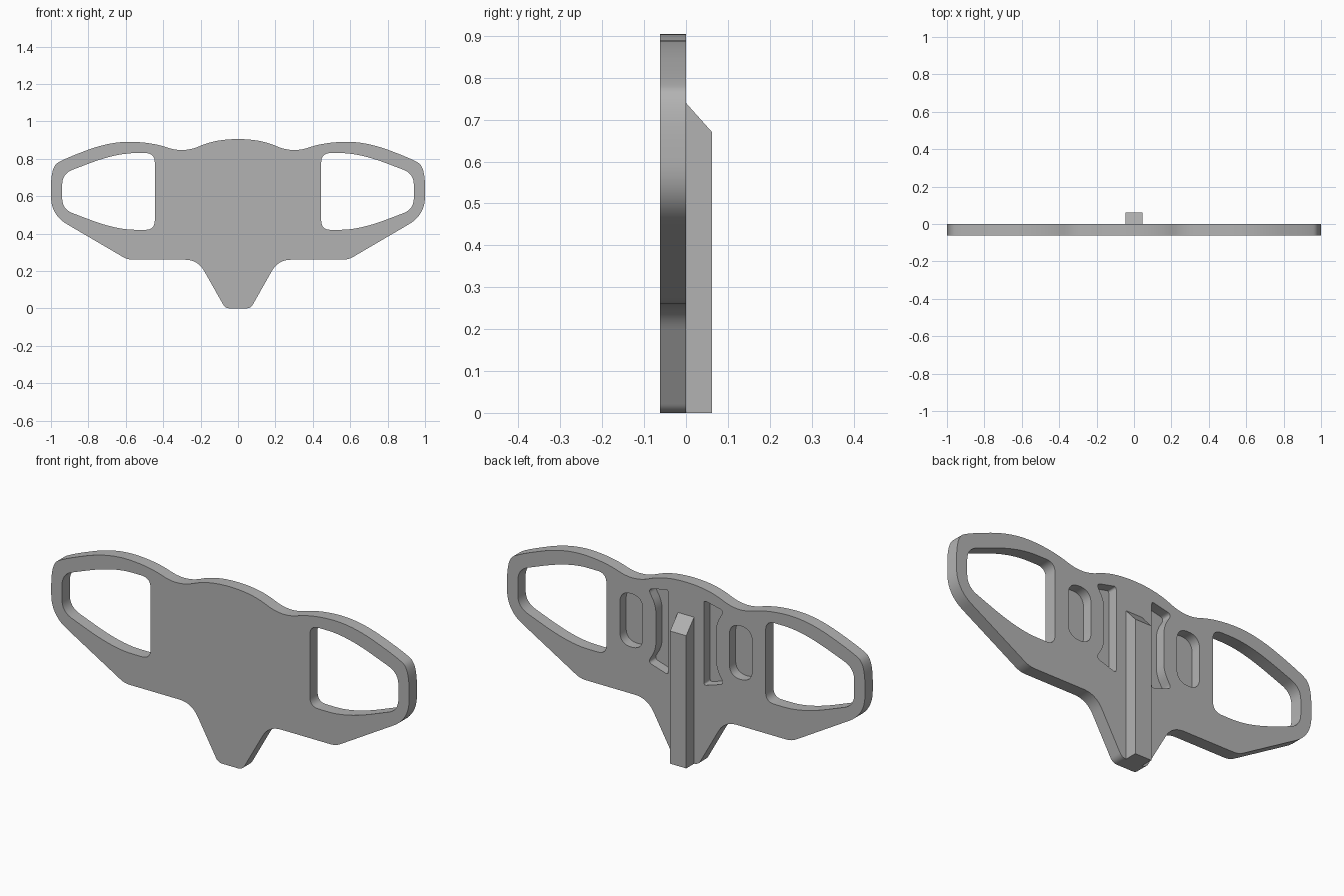
import bpy, bmesh
from mathutils import Vector

if "Cube" in bpy.data.objects:
    bpy.data.objects.remove(bpy.data.objects["Cube"], do_unlink=True)

T = 0.0625       # plate thickness and rib height
POCKET = 0.05    # pocket depth

grey = bpy.data.materials.new("plain grey")
grey.use_nodes = True
grey.diffuse_color = (0.45, 0.45, 0.45, 1)
grey.node_tree.nodes["Principled BSDF"].inputs["Base Color"].default_value = (0.45, 0.45, 0.45, 1)


def rounded(corners, steps=10):
    """Round each (x, z, reach) corner of a closed polygon."""
    out = []
    n = len(corners)
    for i, (x, z, reach) in enumerate(corners):
        c = Vector((x, z))
        ends = []
        for other in (corners[i - 1], corners[(i + 1) % n]):
            edge = Vector(other[:2]) - c
            ends.append(c + edge.normalized() * min(reach, edge.length / 2))
        a, b = ends
        for k in range(steps + 1):
            t = k / steps
            p = a * (1 - t) ** 2 + c * 2 * t * (1 - t) + b * t * t
            if not out or (p - out[-1]).length > 1e-4:
                out.append(p)
    if (out[0] - out[-1]).length < 1e-4:
        out.pop()
    return out


def mirrored(points):
    return [(-p[0], *p[1:]) for p in reversed(points)]


def add_prism(bm, outline, y0, y1):
    """Extrude an x-z outline from y0 to y1."""
    face = bm.faces.new([bm.verts.new((p[0], y0, p[1])) for p in outline])
    new = bmesh.ops.extrude_face_region(bm, geom=[face])["geom"]
    verts = [v for v in new if isinstance(v, bmesh.types.BMVert)]
    bmesh.ops.translate(bm, verts=verts, vec=(0, y1 - y0, 0))


def make_object(name, bm):
    bmesh.ops.recalc_face_normals(bm, faces=bm.faces)
    mesh = bpy.data.meshes.new(name)
    bm.to_mesh(mesh)
    bm.free()
    mesh.materials.append(grey)
    obj = bpy.data.objects.new(name, mesh)
    bpy.context.collection.objects.link(obj)
    return obj


# Plate outline: wavy top, rounded grip ends, tapered foot
half = [(.12, .905, 1), (.29, .83, 1), (.46, .888, 1), (.68, .893, 1),
        (.93, .80, 1), (1, .755, .11), (1, .5, .1), (.59, .26, .03),
        (.215, .26, .07), (.068, 0, .025)]
bm = bmesh.new()
add_prism(bm, rounded(half + mirrored(half)), -T, 0)
plate = make_object("handle_plate", bm)

# Openings for the grips, and shallow pockets in the back
grip_hole = [(.445, .83, .05), (.65, .83, 1), (.94, .72, .06),
             (.94, .53, .06), (.65, .42, 1), (.445, .42, .05)]
oval_pocket = [(.242, .765, .064), (.37, .765, .064),
               (.37, .495, .064), (.242, .495, .064)]
bracket_pocket = [(.1, .84, .015), (.212, .815, .025), (.168, .74, .04),
                  (.168, .52, .04), (.212, .445, .025), (.1, .41, .015)]
bm = bmesh.new()
for shape, depth in ((grip_hole, 2 * T), (oval_pocket, POCKET), (bracket_pocket, POCKET)):
    for corners in (shape, mirrored(shape)):
        add_prism(bm, rounded(corners), -depth, T)
cutter = make_object("opening_cutter", bm)
cutter.hide_render = True

cut = plate.modifiers.new("openings", "BOOLEAN")
cut.operation = "DIFFERENCE"
cut.solver = "EXACT"
cut.object = cutter
bpy.context.view_layer.objects.active = plate
bpy.ops.object.modifier_apply(modifier=cut.name)
bpy.data.objects.remove(cutter, do_unlink=True)

bpy.ops.object.select_all(action="DESELECT")
plate.select_set(True)
bpy.ops.object.shade_smooth_by_angle(angle=0.5)

# Upright rib on the back, sloped at its top
bm = bmesh.new()
profile = [(0, 0), (T, 0), (T, .67), (0, .74)]
face = bm.faces.new([bm.verts.new((-.045, y, z)) for y, z in profile])
new = bmesh.ops.extrude_face_region(bm, geom=[face])["geom"]
bmesh.ops.translate(bm, verts=[v for v in new if isinstance(v, bmesh.types.BMVert)],
                    vec=(.09, 0, 0))
make_object("back_rib", bm)
